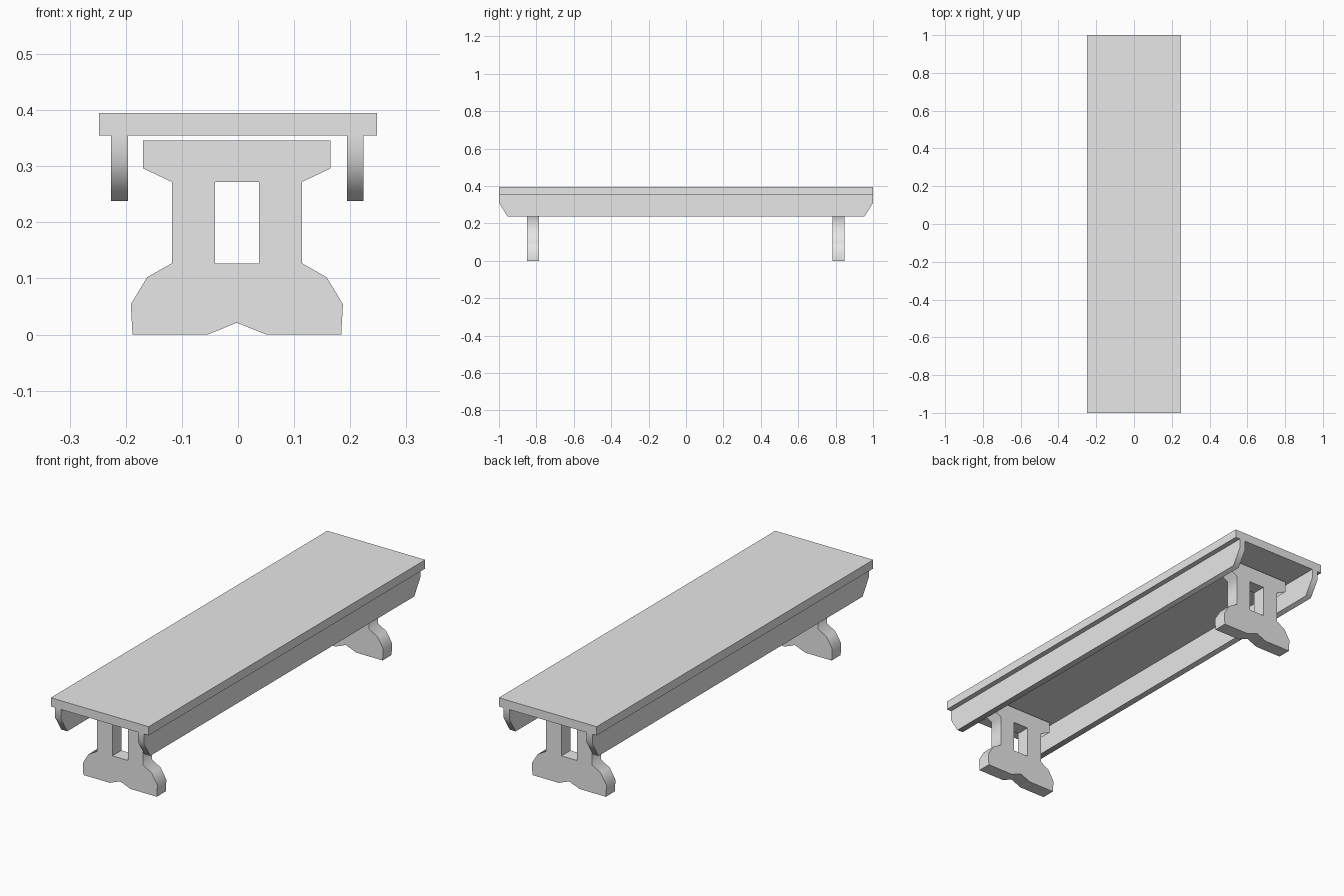
import bpy, bmesh, math
from mathutils import Vector

cube = bpy.data.objects.get("Cube")
if cube:
    bpy.data.objects.remove(cube, do_unlink=True)

grey = bpy.data.materials.new("plain grey")
grey.use_nodes = True
grey.diffuse_color = (0.8, 0.8, 0.8, 1)
grey.node_tree.nodes["Principled BSDF"].inputs["Base Color"].default_value = grey.diffuse_color


def half_slab(name, half_profile, to_3d, depth, mirror_axis, location, smooth=70):
    """Extrude half an outline along depth and mirror it across its centre plane."""
    bm = bmesh.new()
    face = bm.faces.new([bm.verts.new(to_3d(u, z)) for u, z in half_profile])
    out = bmesh.ops.extrude_face_region(bm, geom=[face], use_keep_orig=True)
    moved = [v for v in out["geom"] if isinstance(v, bmesh.types.BMVert)]
    bmesh.ops.translate(bm, verts=moved, vec=Vector(depth))
    # open the centre plane so the two halves join cleanly
    inner = [f for f in bm.faces if all(abs(v.co[mirror_axis]) < 1e-5 for v in f.verts)]
    bmesh.ops.recalc_face_normals(bm, faces=bm.faces)
    bmesh.ops.delete(bm, geom=inner, context='FACES')
    mesh = bpy.data.meshes.new(name)
    bm.to_mesh(mesh)
    bm.free()
    obj = bpy.data.objects.new(name, mesh)
    bpy.context.collection.objects.link(obj)
    obj.location = location
    mesh.materials.append(grey)
    bpy.ops.object.select_all(action='DESELECT')
    obj.select_set(True)
    bpy.context.view_layer.objects.active = obj
    bpy.ops.object.shade_smooth_by_angle(angle=math.radians(smooth))
    mod = obj.modifiers.new("mirror", 'MIRROR')
    mod.use_axis = [axis == mirror_axis for axis in range(3)]
    return obj


# seat plank
bpy.ops.mesh.primitive_cube_add(size=1, location=(0, 0, 0.375))
seat = bpy.context.object
seat.name = "seat"
seat.dimensions = (0.496, 2, 0.04)
bpy.ops.object.transform_apply(location=False, rotation=False, scale=True)
seat.data.materials.append(grey)

# side rails with clipped lower corners
RAIL = [(0, 0.238), (0.955, 0.238), (1, 0.31), (1, 0.355), (0, 0.355)]
for name, x in (("left_rail", 0.194), ("right_rail", -0.226)):
    half_slab(name, RAIL, lambda y, z: (0, y, z), (0.03, 0, 0), 1, (x, 0, 0))

# trestle legs with a slot through the middle
LEG = [(0, 0.021), (0.052, 0), (0.186, 0), (0.189, 0.054), (0.16, 0.102),
       (0.116, 0.127), (0.116, 0.272), (0.167, 0.296), (0.167, 0.346),
       (0, 0.346), (0, 0.272), (0.039, 0.272), (0.039, 0.127), (0, 0.127)]
for name, y in (("front_leg", -0.85), ("back_leg", 0.783)):
    half_slab(name, LEG, lambda x, z: (x, 0, z), (0, 0.065, 0), 0, (-0.002, y, 0))
